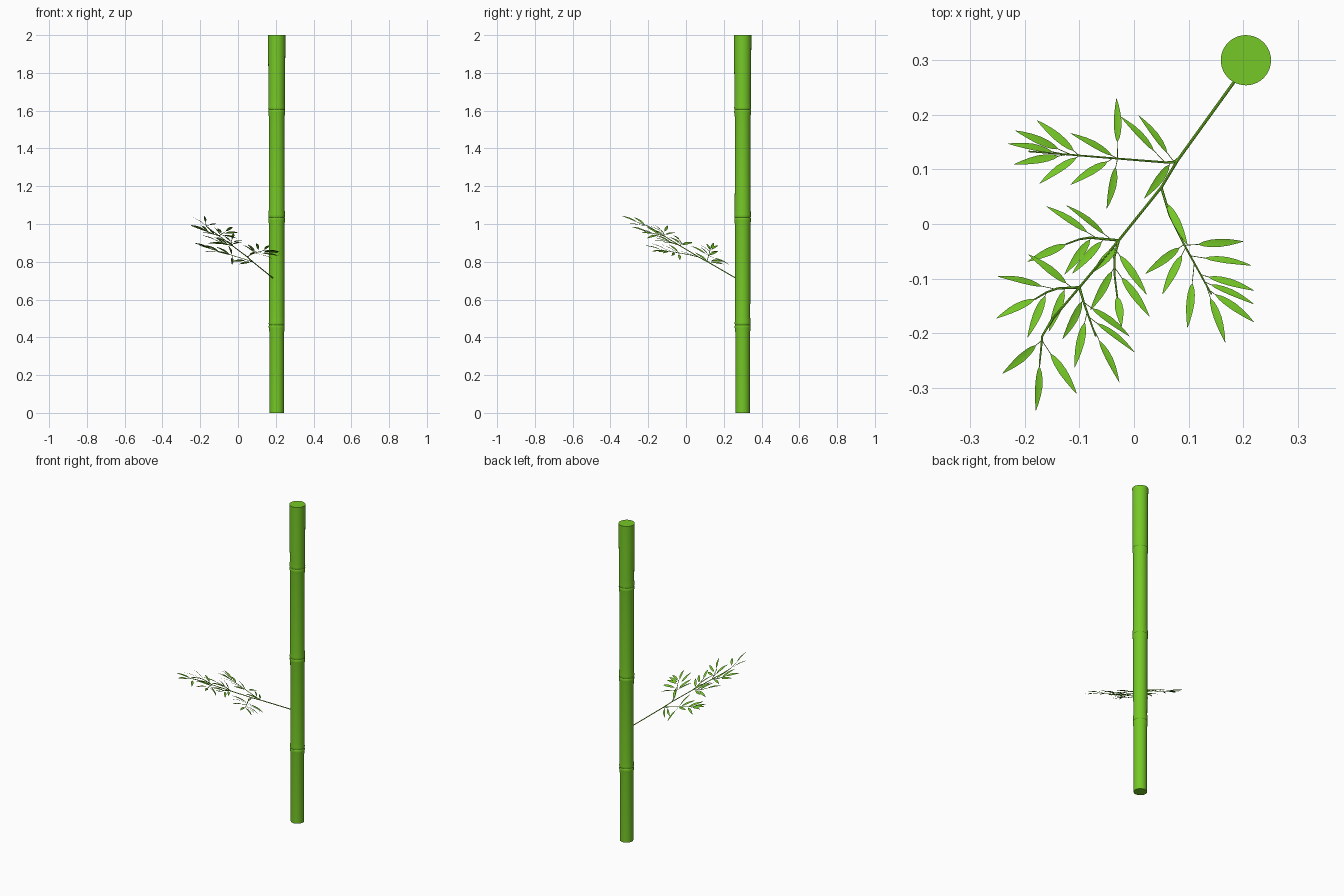
import bpy, bmesh, math, random
from mathutils import Vector

if "Cube" in bpy.data.objects:
    bpy.data.objects.remove(bpy.data.objects["Cube"])

random.seed(4)
mat = bpy.data.materials.new("bamboo_green")
mat.diffuse_color = (0.18, 0.58, 0.02, 1)
mat.use_nodes = True
mat.node_tree.nodes["Principled BSDF"].inputs["Base Color"].default_value = mat.diffuse_color


def finish(bm, name):
    me = bpy.data.meshes.new(name)
    bm.normal_update()
    bm.to_mesh(me)
    bm.free()
    me.materials.append(mat)
    ob = bpy.data.objects.new(name, me)
    bpy.context.collection.objects.link(ob)
    bpy.ops.object.select_all(action='DESELECT')
    ob.select_set(True)
    bpy.context.view_layer.objects.active = ob
    bpy.ops.object.shade_smooth_by_angle(angle=math.radians(35))
    return ob


# Stalk: lathed profile with a flared double ridge at each node
CX, CY, SIDES = 0.205, 0.30, 40
profile = [(0.0385, 0)]
for z, r in ((0.465, 0.039), (1.035, 0.041), (1.605, 0.0415)):
    profile += [(r, z - 0.04), (r + 0.003, z - 0.015), (r + 0.0035, z - 0.007), (r + 0.001, z),
                (r + 0.0035, z + 0.007), (r + 0.003, z + 0.015), (r + 0.001, z + 0.04)]
profile[-1] = (0.0435, 1.645)
profile.append((0.046, 2.0))
bm = bmesh.new()
rings = [[bm.verts.new((CX + r * math.cos(2 * math.pi * i / SIDES),
                        CY + r * math.sin(2 * math.pi * i / SIDES), z)) for i in range(SIDES)]
         for r, z in profile]
for a, b in zip(rings, rings[1:]):
    for i in range(SIDES):
        j = (i + 1) % SIDES
        bm.faces.new((a[i], a[j], b[j], b[i]))
bm.faces.new(rings[0][::-1])
bm.faces.new(rings[-1])
finish(bm, "stalk")


def lift(p):
    """Plan point in millimetres -> point on the rising plane of the spray."""
    x, y = p[0] / 1000, p[1] / 1000
    dx, dy = x - 0.185, y - 0.26
    return Vector((x, y, 0.715 + 0.47 * (-0.6 * dx - 0.8 * dy) + 0.06 * (-0.8 * dx + 0.6 * dy)))


def tube(bm, pts, r0, r1, sides=6):
    rings = []
    for k, p in enumerate(pts):
        d = (pts[min(k + 1, len(pts) - 1)] - pts[max(k - 1, 0)]).normalized()
        u = d.cross(Vector((0, 0, 1))).normalized()
        v = u.cross(d)
        r = r0 + (r1 - r0) * k / (len(pts) - 1)
        rings.append([bm.verts.new(p + r * (math.cos(2 * math.pi * i / sides) * u +
                                            math.sin(2 * math.pi * i / sides) * v)) for i in range(sides)])
    for a, b in zip(rings, rings[1:]):
        for i in range(sides):
            j = (i + 1) % sides
            bm.faces.new((a[i], a[j], b[j], b[i]))
    bm.faces.new(rings[0][::-1])
    bm.faces.new(rings[-1])


def along(pts, t):
    left = t * sum((b - a).length for a, b in zip(pts, pts[1:]))
    for a, b in zip(pts, pts[1:]):
        if left <= (b - a).length:
            return a.lerp(b, left / (b - a).length)
        left -= (b - a).length
    return pts[-1]


def leaf(bm, start, tip):
    """Slender, slightly folded blade ending at tip, on a hair-thin stalk."""
    d = (tip - start).normalized()
    length = min(0.086, (tip - start).length * 0.93)
    base = tip - d * length
    tube(bm, [start, base], 0.0007, 0.0006, 4)
    side = d.cross(Vector((0.28, 0.38, 0.88))).normalized()
    up = side.cross(d)
    roll = random.uniform(-0.35, 0.35)
    s, n = side * math.cos(roll) + up * math.sin(roll), up * math.cos(roll) - side * math.sin(roll)
    rows = []
    for t, w in ((0, 0.0012), (0.1, 0.0046), (0.25, 0.0068), (0.45, 0.0075), (0.65, 0.006), (0.85, 0.0032), (1, 0.0003)):
        c = base + d * length * t + n * 0.003 * math.sin(math.pi * t)
        rows.append([bm.verts.new(c + s * w * k + n * abs(k) * w * 0.15) for k in (-1, 0, 1)])
    for a, b in zip(rows, rows[1:]):
        for i in (0, 1):
            bm.faces.new((a[i], b[i], b[i + 1], a[i + 1]))


def twig(name, path, leaves):
    pts = [lift(p) for p in path]
    bm = bmesh.new()
    tube(bm, pts, 0.0024, 0.0014)
    finish(bm, name)
    bm = bmesh.new()
    for t, x, y in leaves:
        leaf(bm, along(pts, t), lift((x, y)) + Vector((0, 0, random.uniform(-0.014, 0.014))))
    finish(bm, name + "_leaves")


# Main branch
bm = bmesh.new()
tube(bm, [lift(p) for p in ((184, 261), (80, 117), (50, 67), (-28, -30), (-100, -116), (-150, -175))], 0.0028, 0.002, 8)
finish(bm, "branch")

# Twigs: plan path, then leaves as (fraction along twig, tip x, tip y)
twig("left_twig", ((84, 122), (72, 113), (56, 113), (-32, 120), (-193, 133)),
     ((.05, 8, 199), (.11, -25, 197), (.42, -32, 230), (.42, -50, 28), (.42, -116, 166), (.45, -116, 72),
      (.67, -173, 74), (.67, -178, 190), (.72, -217, 171), (.75, -231, 147), (.75, -220, 109), (.07, 19, 47)))
twig("right_twig", ((50, 67), (65, 17), (92, -38), (142, -129)),
     ((.1, 98, -39), (.52, 21, -91), (.55, 52, -129), (.53, 200, -32), (.63, 215, -76),
      (.7, 98, -190), (.81, 220, -122), (.88, 220, -147), (.96, 220, -180), (.9, 167, -217)))
twig("middle_left_twig", ((-28, -30), (-81, -25), (-100, -28), (-125, -37)),
     ((.4, -160, 32), (.13, -124, 34), (.95, -195, -69), (.5, -127, -92), (.27, -113, -91)))
twig("middle_right_twig", ((-28, -30), (-36, -60), (-36, -90), (-28, -156)),
     ((.8, -23, -188), (.4, 28, -169), (.15, 23, -129), (.4, -80, -158), (.1, -75, -88)))
twig("outer_left_twig", ((-100, -116), (-140, -118), (-160, -125), (-182, -138)),
     ((.5, -250, -96), (.95, -252, -173), (.15, -193, -56), (.7, -195, -208), (.3, -156, -197)))
twig("outer_right_twig", ((-100, -116), (-91, -147), (-70, -206)),
     ((.3, -8, -206), (.6, 1, -235), (.25, -131, -211), (.5, -109, -263), (.75, -27, -290)))
twig("end_twig", ((-150, -175), (-168, -205), (-173, -257)),
     ((.5, -241, -274), (.8, -180, -342), (.5, -105, -311)))
